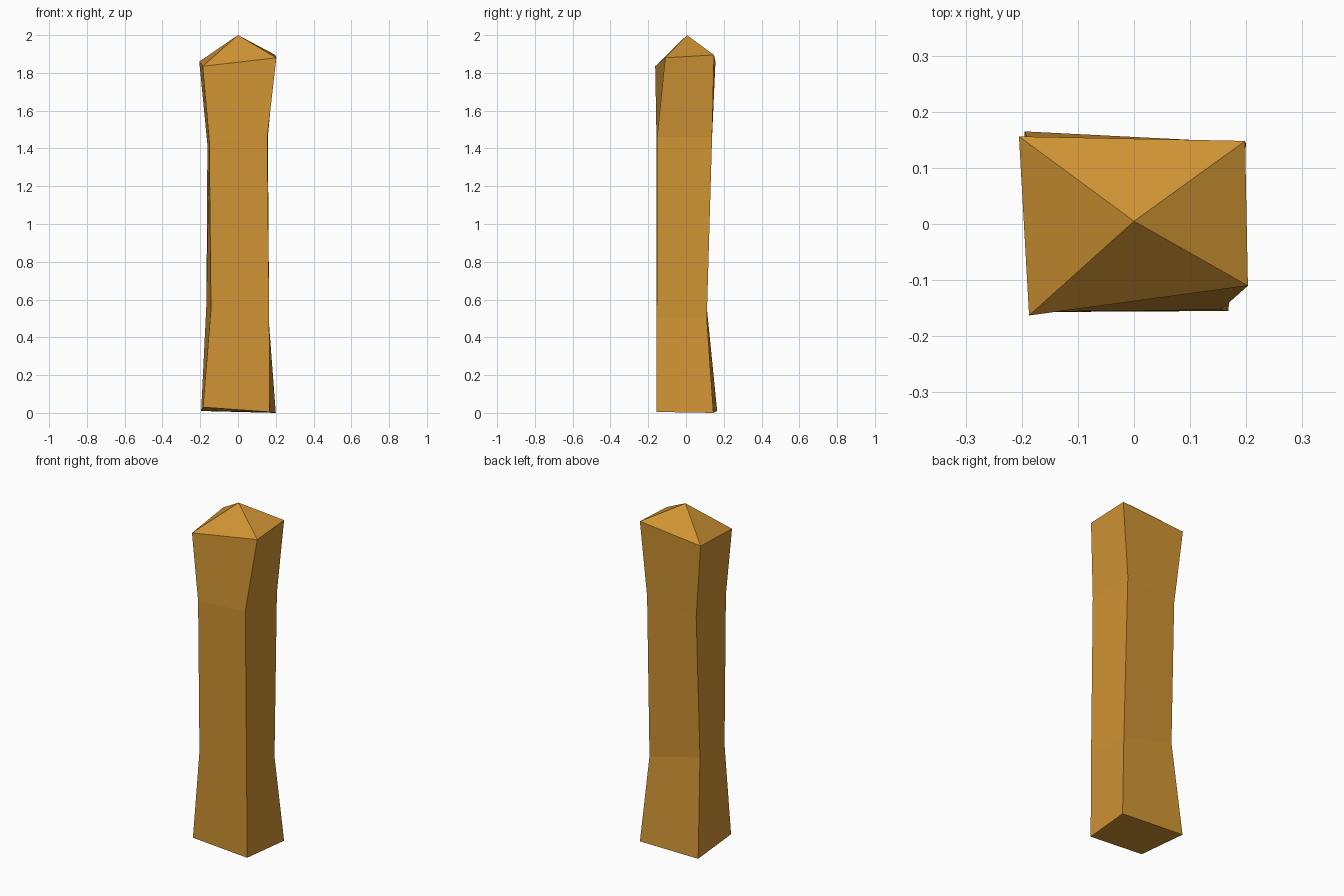
import bpy, bmesh

if "Cube" in bpy.data.objects:
    bpy.data.objects.remove(bpy.data.objects["Cube"])

# Uneven post cross-sections, bottom to top: front-left, front-right, back-right, back-left
RINGS = [
    [(-0.185, -0.157, 0.03), (0.168, -0.155, 0.005), (0.20, 0.145, 0.0), (-0.195, 0.165, 0.01)],
    [(-0.143, -0.156, 0.55), (0.165, -0.155, 0.50), (0.162, 0.110, 0.50), (-0.167, 0.108, 0.58)],
    [(-0.152, -0.156, 1.44), (0.155, -0.153, 1.46), (0.158, 0.138, 1.46), (-0.162, 0.136, 1.42)],
    [(-0.187, -0.163, 1.835), (0.203, -0.11, 1.88), (0.198, 0.148, 1.895), (-0.205, 0.156, 1.86)],
]
APEX = (0.0, 0.005, 2.0)

wood = bpy.data.materials.new("golden brown wood")
wood.diffuse_color = (0.63, 0.295, 0.034, 1)
wood.use_nodes = True
wood.node_tree.nodes["Principled BSDF"].inputs["Base Color"].default_value = wood.diffuse_color

bm = bmesh.new()
rings = [[bm.verts.new(p) for p in ring] for ring in RINGS]
tip = bm.verts.new(APEX)

# Shaft sides
for low, high in zip(rings, rings[1:]):
    for i in range(4):
        j = (i + 1) % 4
        bm.faces.new((low[i], low[j], high[j], high[i]))

# Pointed cap and base
for i in range(4):
    bm.faces.new((rings[-1][i], rings[-1][(i + 1) % 4], tip))
bm.faces.new(rings[0][::-1])
bmesh.ops.recalc_face_normals(bm, faces=bm.faces)

mesh = bpy.data.meshes.new("wooden_post")
bm.to_mesh(mesh)
bm.free()
mesh.materials.append(wood)
post = bpy.data.objects.new("wooden_post", mesh)
bpy.context.collection.objects.link(post)
